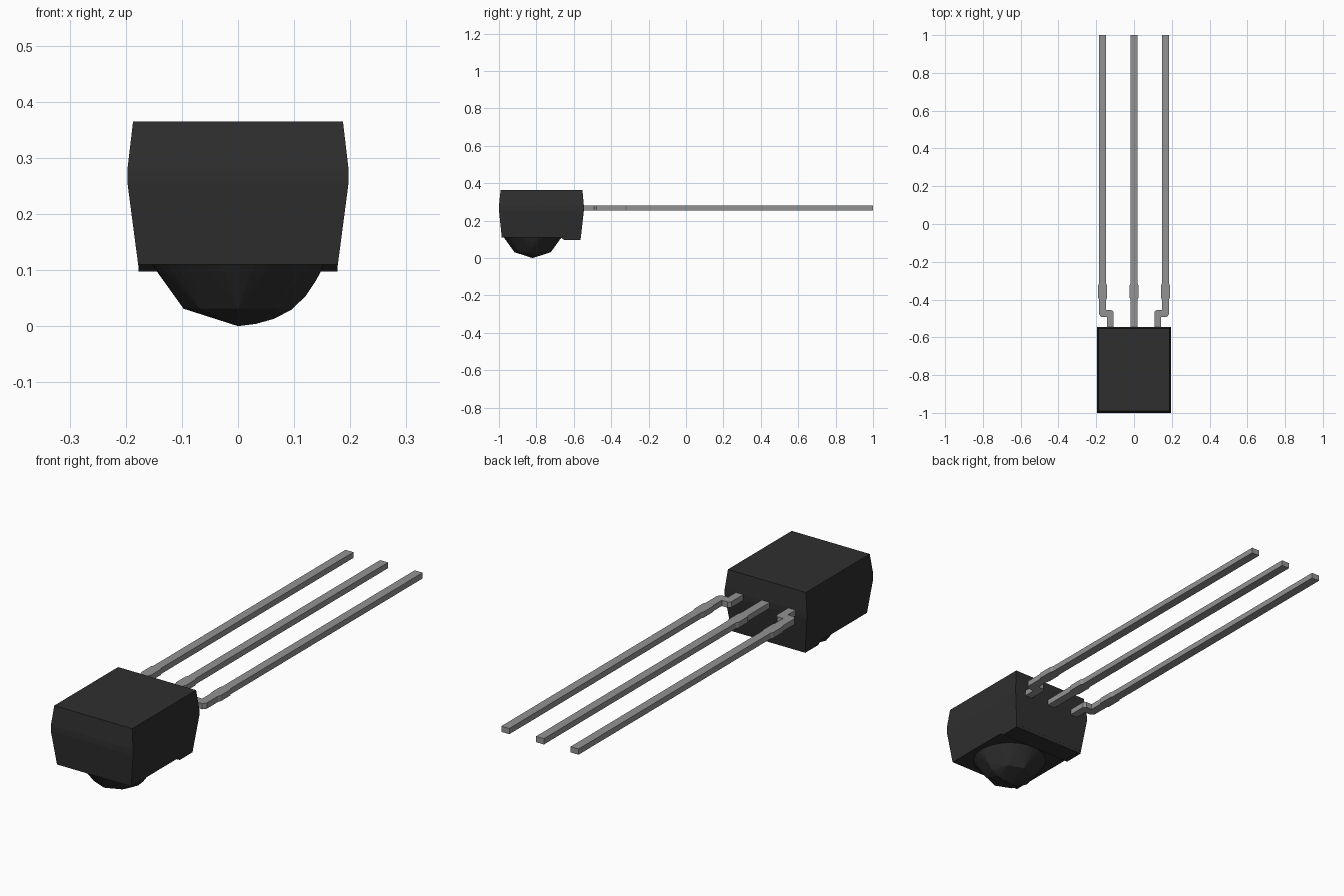
import bpy, bmesh, math

cube = bpy.data.objects.get("Cube")
if cube:
    bpy.data.objects.remove(cube, do_unlink=True)


def material(name, value, metallic=0.0):
    m = bpy.data.materials.new(name)
    m.use_nodes = True
    col = (value, value, value, 1)
    m.diffuse_color = col
    bsdf = m.node_tree.nodes["Principled BSDF"]
    bsdf.inputs["Base Color"].default_value = col
    bsdf.inputs["Roughness"].default_value = 0.6
    return m


black = material("black plastic", 0.028)
metal = material("grey metal", 0.29)


def finish(name, bm, mat):
    bmesh.ops.recalc_face_normals(bm, faces=bm.faces)
    me = bpy.data.meshes.new(name)
    bm.to_mesh(me)
    bm.free()
    me.materials.append(mat)
    ob = bpy.data.objects.new(name, me)
    bpy.context.collection.objects.link(ob)
    return ob


def loft(name, sections, mat):
    """Stack rectangles given as (z, half width, y front, y back)."""
    bm = bmesh.new()
    rings = [[bm.verts.new(p) for p in ((-w, y0, z), (w, y0, z), (w, y1, z), (-w, y1, z))]
             for z, w, y0, y1 in sections]
    for a, b in zip(rings, rings[1:]):
        for i in range(4):
            j = (i + 1) % 4
            bm.faces.new((a[i], a[j], b[j], b[i]))
    bm.faces.new(rings[0])
    bm.faces.new(rings[-1])
    return finish(name, bm, mat)


def plate(name, outline, z0, z1, mat):
    """Extrude an xy outline from z0 to z1."""
    bm = bmesh.new()
    face = bm.faces.new([bm.verts.new((x, y, z0)) for x, y in outline])
    top = bmesh.ops.extrude_face_region(bm, geom=[face])["geom"]
    for v in top:
        if isinstance(v, bmesh.types.BMVert):
            v.co.z = z1
    return finish(name, bm, mat)


# Moulded case with drafted sides, and the raised strip under its rear
loft("case", [(0.11, 0.178, -0.985, -0.562), (0.255, 0.197, -1.0, -0.546),
              (0.28, 0.197, -1.0, -0.546), (0.365, 0.187, -0.991, -0.554)], black)
loft("rear_strip", [(0.097, 0.177, -0.652, -0.564), (0.112, 0.178, -0.672, -0.562)], black)

# Faceted lens under the case: convex hull of rings, with a finer arc on the left
cy = -0.82
bm = bmesh.new()
for radius, z, count in ((0.155, 0.112, 32), (0.097, 0.031, 8)):
    for i in range(count):
        a = 2 * math.pi * i / count
        bm.verts.new((radius * math.cos(a), cy + radius * math.sin(a), z))
for x, z in ((0, 0), (0.032, 0.004), (0.064, 0.013), (0.095, 0.029), (0.12, 0.053), (0.14, 0.083)):
    bm.verts.new((x, cy, z))
hull = bmesh.ops.convex_hull(bm, input=bm.verts)
loose = [v for v in bm.verts if not v.link_faces]
bmesh.ops.delete(bm, geom=loose, context='VERTS')
finish("lens", bm, black)

# Straight middle lead with its widened stop
Z0, Z1 = 0.255, 0.28
side = [(0.019, -0.57), (0.019, -0.4), (0.024, -0.39), (0.024, -0.325), (0.019, -0.315), (0.019, 1.0)]
plate("middle_lead", side + [(-x, y) for x, y in reversed(side)], Z0, Z1, metal)

# Outer leads step outwards just behind the case
outer = [(0.108, -0.57), (0.143, -0.57), (0.143, -0.493), (0.173, -0.493), (0.185, -0.478),
         (0.185, -0.4), (0.19, -0.39), (0.19, -0.325), (0.185, -0.315), (0.185, 1.0),
         (0.147, 1.0), (0.147, -0.315), (0.143, -0.325), (0.143, -0.39), (0.147, -0.4),
         (0.147, -0.455), (0.12, -0.455), (0.108, -0.465)]
for name, s in (("left_lead", 1), ("right_lead", -1)):
    plate(name, [(s * x, y) for x, y in outer], Z0, Z1, metal)
